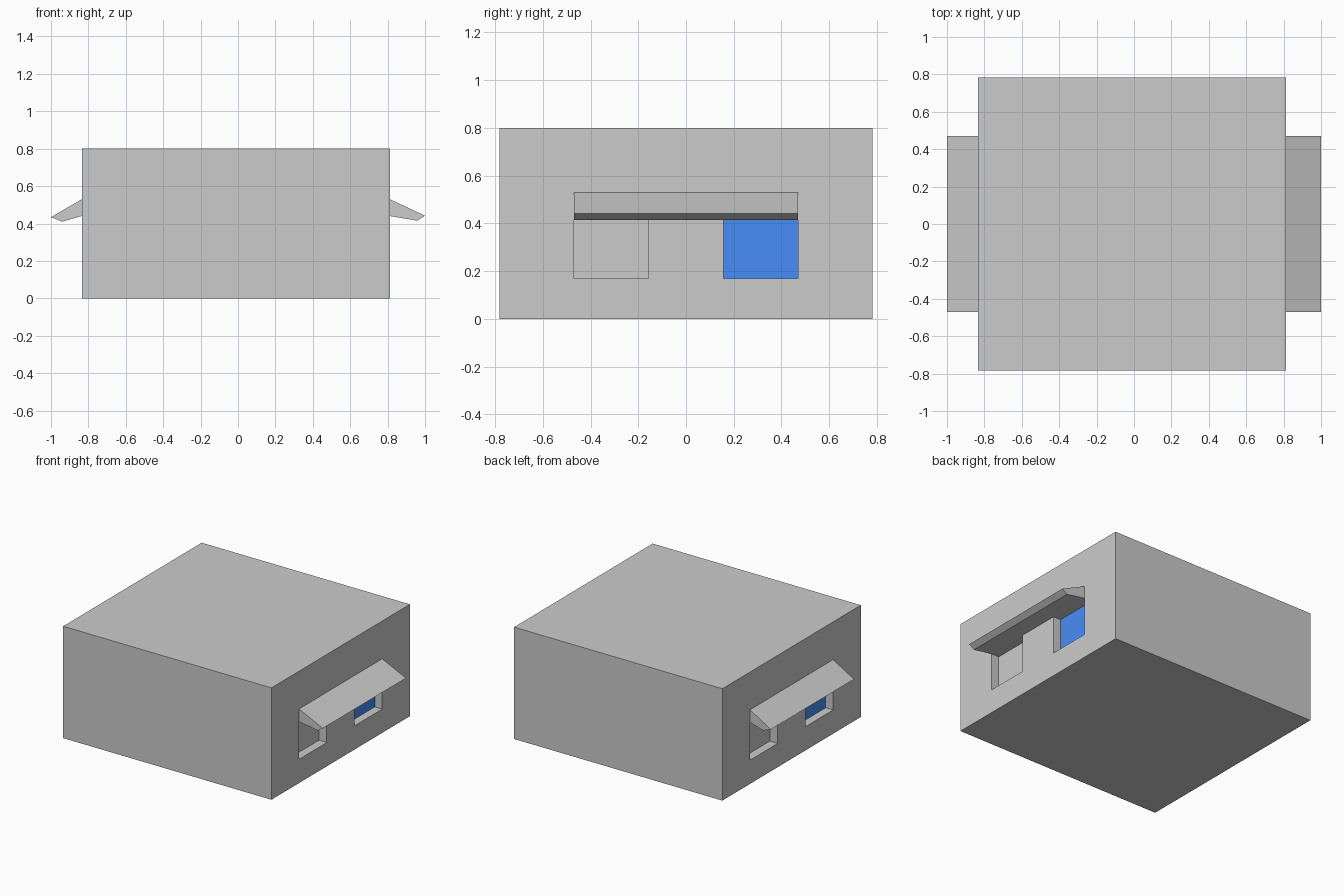
import bpy, bmesh

if "Cube" in bpy.data.objects:
    bpy.data.objects.remove(bpy.data.objects["Cube"])

X_LEFT, X_RIGHT = -0.835, 0.812
HALF_Y, HEIGHT = 0.782, 0.8
DEPTH = 0.062                 # recess depth
Y_IN, Y_OUT = 0.157, 0.47     # opening extents along the side wall
Z_SILL, Z_HEAD = 0.17, 0.44


def box(name, x0, x1, y0, y1, z0, z1):
    bm = bmesh.new()
    bmesh.ops.create_cube(bm, size=1)
    for v in bm.verts:
        v.co = (x1 if v.co.x > 0 else x0,
                y1 if v.co.y > 0 else y0,
                z1 if v.co.z > 0 else z0)
    return finish(name, bm)


def extrude_y(name, profile, y0, y1):
    bm = bmesh.new()
    face = bm.faces.new([bm.verts.new((x, y0, z)) for x, z in profile])
    res = bmesh.ops.extrude_face_region(bm, geom=[face])
    verts = [g for g in res["geom"] if isinstance(g, bmesh.types.BMVert)]
    bmesh.ops.translate(bm, verts=verts, vec=(0, y1 - y0, 0))
    return finish(name, bm)


def finish(name, bm):
    bmesh.ops.recalc_face_normals(bm, faces=bm.faces[:])
    mesh = bpy.data.meshes.new(name)
    bm.to_mesh(mesh)
    bm.free()
    obj = bpy.data.objects.new(name, mesh)
    bpy.context.collection.objects.link(obj)
    return obj


blue = bpy.data.materials.new("blue")
blue.diffuse_color = (0.063, 0.27, 0.93, 1)
blue.use_nodes = True
blue.node_tree.nodes["Principled BSDF"].inputs["Base Color"].default_value = blue.diffuse_color

# Main block
body = box("body", X_LEFT, X_RIGHT, -HALF_Y, HALF_Y, 0, HEIGHT)

# Each side: two recessed openings, one filled with a blue panel
for side, wall, s in (("right", X_RIGHT, 1), ("left", X_LEFT, -1)):
    back = wall - s * DEPTH
    x0, x1 = sorted((back, wall + s * 0.1))
    for end in (-1, 1):
        y0, y1 = sorted((end * Y_IN, end * Y_OUT))
        cutter = box("opening_cutter", x0, x1, y0, y1, Z_SILL, Z_HEAD)
        cutter.hide_render = True
        mod = body.modifiers.new("opening", 'BOOLEAN')
        mod.operation, mod.solver, mod.object = 'DIFFERENCE', 'EXACT', cutter
        bpy.context.view_layer.objects.active = body
        bpy.ops.object.modifier_apply(modifier=mod.name)
        bpy.data.objects.remove(cutter)
        if end == s:
            p0, p1 = sorted((back - s * 0.01, back + s * 0.003))
            panel = box(side + "_blue_panel", p0, p1, y0, y1, Z_SILL, Z_HEAD)
            panel.data.materials.append(blue)

# Sloped awnings over the openings
extrude_y("right_awning", [(X_RIGHT, 0.53), (1.0, 0.442), (0.96, 0.415),
                           (X_RIGHT, 0.44)], -Y_OUT, Y_OUT)
extrude_y("left_awning", [(X_LEFT, 0.53), (-1.0, 0.434), (-0.94, 0.41),
                          (X_LEFT, 0.44)], -Y_OUT, Y_OUT)
